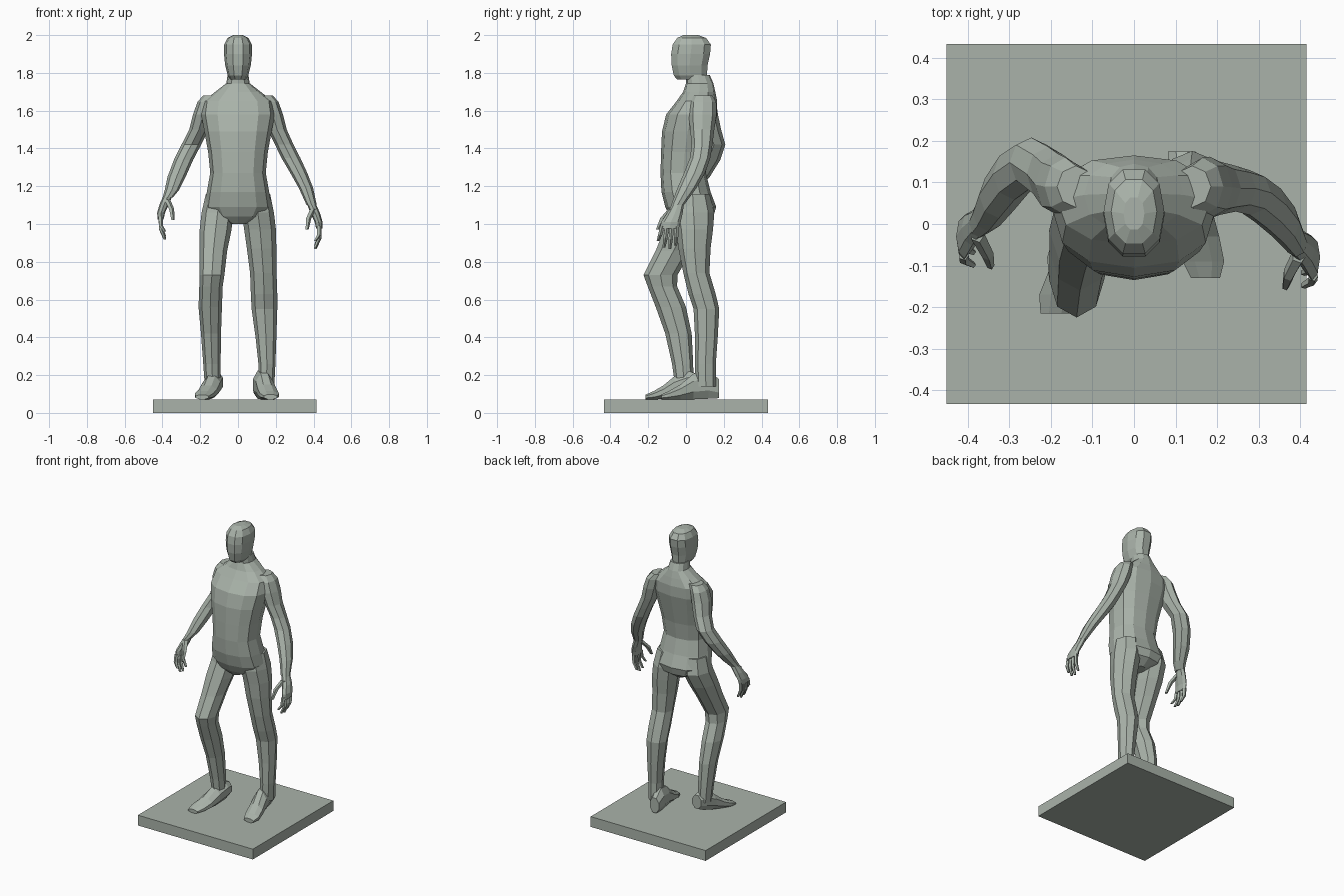
import bpy, bmesh
from math import sin, cos, pi, copysign

mat = bpy.data.materials.new("grey_green")
mat.diffuse_color = (0.4, 0.45, 0.4, 1)


def finish(name, bm):
    bmesh.ops.recalc_face_normals(bm, faces=bm.faces)
    me = bpy.data.meshes.new(name)
    bm.to_mesh(me)
    bm.free()
    me.materials.append(mat)
    ob = bpy.data.objects.new(name, me)
    bpy.context.collection.objects.link(ob)
    return ob


def loft(name, rings, n=8, upright=False, power=1.0):
    """Skin n-sided rings (x, y, z, r1, r2); level rings, or upright ones facing y."""
    bm = bmesh.new()
    loops = []
    for x, y, z, r1, r2 in rings:
        loop = []
        for i in range(n):
            a = 2 * pi * i / n + (pi / n if upright else 0)
            k = 1 / cos(pi / n) if upright else 1
            c, s = cos(a) * k, sin(a) * k
            c = copysign(abs(c) ** power, c)
            s = copysign(abs(s) ** power, s)
            co = (x + r1 * c, y, z + r2 * s) if upright else (x + r1 * c, y + r2 * s, z)
            loop.append(bm.verts.new(co))
        loops.append(loop)
    for a, b in zip(loops, loops[1:]):
        for i in range(n):
            j = (i + 1) % n
            bm.faces.new((a[i], a[j], b[j], b[i]))
    bm.faces.new(loops[0])
    bm.faces.new(loops[-1])
    return finish(name, bm)


# Base slab
bm = bmesh.new()
bmesh.ops.create_cube(bm, size=1)
for v in bm.verts:
    v.co = (v.co.x * 0.866 - 0.018, v.co.y * 0.866, 0.035 + v.co.z * 0.07)
finish("base", bm)

# Torso from crotch to neck: (z, half width, front y, back y)
torso = [(1.0, .04, -.05, .09), (1.04, .14, -.085, .145), (1.09, .178, -.11, .16),
         (1.17, .165, -.13, .13), (1.27, .147, -.135, .105), (1.38, .158, -.132, .12),
         (1.49, .178, -.127, .145), (1.58, .195, -.105, .165), (1.65, .185, -.05, .165),
         (1.70, .12, -.015, .155), (1.745, .062, 0, .145), (1.79, .055, .0, .125)]
loft("torso", [(0, (f + b) / 2, z, w, (b - f) / 2) for z, w, f, b in torso], 12, power=.85)

# Head
head = [(1.765, .04, -.05, .10), (1.785, .054, -.068, .115), (1.84, .068, -.08, .118),
        (1.90, .074, -.083, .132), (1.95, .073, -.075, .136), (1.985, .055, -.05, .11),
        (2.0, .025, -.015, .065)]
loft("head", [(0, (f + b) / 2, z, w, (b - f) / 2) for z, w, f, b in head], 10, power=.85)

# Arms, one relaxed and one with the elbow drawn back
loft("left_arm", [(.14, .09, 1.68, .045, .05), (.165, .09, 1.645, .05, .07),
                  (.183, .088, 1.58, .055, .074), (.207, .086, 1.5, .051, .064),
                  (.245, .085, 1.42, .049, .055), (.28, .075, 1.35, .05, .054),
                  (.322, .045, 1.27, .045, .056), (.36, .005, 1.19, .038, .05),
                  (.39, -.045, 1.1, .027, .034)])
loft("right_arm", [(-.14, .09, 1.68, .045, .05), (-.165, .09, 1.645, .05, .07),
                   (-.183, .095, 1.58, .055, .074), (-.207, .12, 1.5, .051, .066),
                   (-.247, .148, 1.42, .052, .06), (-.288, .12, 1.34, .051, .062),
                   (-.325, .07, 1.25, .048, .056), (-.35, .025, 1.18, .038, .042),
                   (-.372, 0, 1.14, .027, .033)])


# Hands with four fingers and a thumb
def hand(side, s, dx, dy, dz):
    def part(name, rings, n):
        loft(side + name, [(s * (x + dx), y + dy, z + dz, a, b)
                           for x, y, z, a, b in rings], n)

    part("_palm", [(.387, -.04, 1.11, .024, .03), (.41, -.06, 1.055, .025, .042),
                   (.427, -.08, 1.01, .021, .052), (.43, -.088, .975, .016, .05)], 8)
    for i, tip in enumerate((.91, .875, .868, .885)):
        y0, y1 = -.125 + i * .025, -.148 + i * .031
        part("_finger_%d" % (i + 1), [(.43, y0, .99, .013, .013),
                                      (.429, (y0 + y1) / 2, (.975 + tip) / 2, .012, .012),
                                      (.408, y1, tip, .008, .008)], 5)
    part("_thumb", [(.397, -.075, 1.08, .018, .02), (.373, -.12, 1.03, .015, .018),
                    (.365, -.15, .97, .009, .01)], 5)


hand("left", 1, 0, 0, 0)
hand("right", -1, -.02, .05, .05)

# Legs, one straight and one bent at the knee
loft("left_leg", [(.095, .035, 1.16, .075, .09), (.105, .04, 1.06, .085, .11),
                  (.117, .045, .97, .084, .098), (.125, .045, .87, .078, .085),
                  (.134, .055, .74, .07, .069), (.138, .085, .63, .07, .072),
                  (.14, .108, .55, .068, .068), (.148, .108, .4, .055, .06),
                  (.153, .103, .26, .045, .055), (.15, .105, .14, .042, .055)])
loft("right_leg", [(-.095, .03, 1.16, .075, .09), (-.108, .03, 1.06, .085, .11),
                   (-.12, -.015, .96, .084, .105), (-.13, -.065, .86, .073, .095),
                   (-.138, -.135, .73, .066, .09), (-.143, -.125, .67, .062, .078),
                   (-.147, -.08, .56, .062, .08), (-.143, -.04, .42, .053, .07),
                   (-.138, -.018, .26, .046, .056), (-.135, -.01, .16, .042, .05)])

# Feet: one flat, one with the heel lifted
loft("left_foot", [(.115, .175, .128, .033, .05), (.122, .12, .15, .042, .075),
                   (.14, .04, .14, .046, .068), (.155, -.03, .11, .05, .04),
                   (.167, -.09, .093, .05, .023), (.172, -.13, .085, .035, .013)],
     upright=True)
loft("right_foot", [(-.115, .05, .165, .033, .045), (-.122, .01, .162, .042, .06),
                    (-.14, -.06, .14, .046, .055), (-.16, -.12, .11, .048, .035),
                    (-.18, -.17, .093, .048, .023), (-.19, -.215, .084, .035, .012)],
     upright=True)
